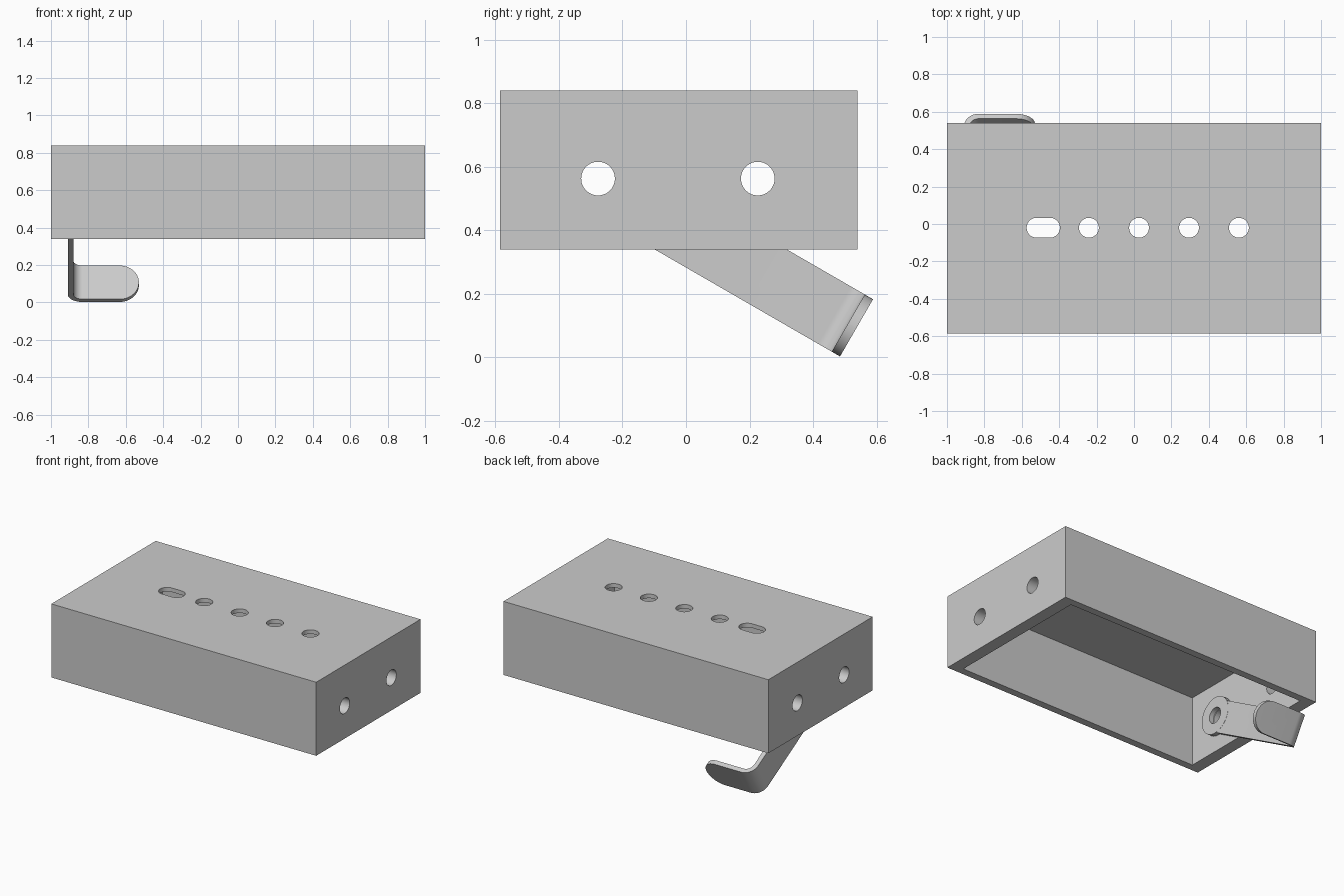
import bpy, bmesh, math
from mathutils import Matrix, Vector

if "Cube" in bpy.data.objects:
    bpy.data.objects.remove(bpy.data.objects["Cube"])

HOLE = 0.053                     # radius of every hole
PIVOT = Vector((0, -0.277, 0.562))
HALF = 0.104                     # half width of the lever strip

grey = bpy.data.materials.new("light grey")
grey.use_nodes = True
colour = (0.6, 0.6, 0.6, 1)
grey.diffuse_color = colour
grey.node_tree.nodes["Principled BSDF"].inputs["Base Color"].default_value = colour


def finish(bm, name):
    bmesh.ops.recalc_face_normals(bm, faces=bm.faces)
    mesh = bpy.data.meshes.new(name)
    bm.to_mesh(mesh)
    bm.free()
    mesh.materials.append(grey)
    obj = bpy.data.objects.new(name, mesh)
    bpy.context.collection.objects.link(obj)
    return obj


def box(name, low, high):
    low, high = Vector(low), Vector(high)
    bm = bmesh.new()
    bmesh.ops.create_cube(bm, size=1, matrix=Matrix.Translation((low + high) / 2)
                          @ Matrix.Diagonal((*(high - low), 1)))
    return finish(bm, name)


def prism(name, points, axis, depth):
    """Extrude a closed outline of 3D points along an axis."""
    bm = bmesh.new()
    face = bm.faces.new([bm.verts.new(p) for p in points])
    new = bmesh.ops.extrude_face_region(bm, geom=[face])["geom"]
    bmesh.ops.translate(bm, vec=Vector(axis) * depth,
                        verts=[v for v in new if isinstance(v, bmesh.types.BMVert)])
    return finish(bm, name)


def arc(cx, cy, r, start, end, n):
    angles = [math.radians(start + (end - start) * i / n) for i in range(n + 1)]
    return [(cx + r * math.cos(a), cy + r * math.sin(a)) for a in angles]


def rod(name, y, z, r, x0, x1):
    """Cylinder lying along x."""
    ring = arc(y, z, r, 0, 360, 48)[:-1]
    return prism(name, [(x0, a, b) for a, b in ring], (1, 0, 0), x1 - x0)


def combine(obj, tool, operation):
    mod = obj.modifiers.new(operation, 'BOOLEAN')
    mod.operation, mod.solver, mod.object = operation, 'EXACT', tool
    bpy.context.view_layer.objects.active = obj
    bpy.ops.object.modifier_apply(modifier=mod.name)
    bpy.data.objects.remove(tool)


# Housing: a box open underneath
housing = box("housing", (-1, -0.585, 0.338), (1, 0.54, 0.84))
combine(housing, box("cavity", (-0.915, -0.535, 0.2), (0.915, 0.49, 0.812)), 'DIFFERENCE')

# Pairs of holes through both end walls
for y in (PIVOT.y, 0.226):
    combine(housing, rod("end_hole", y, PIVOT.z, HOLE, -1.2, 1.2), 'DIFFERENCE')

# Row of top holes, the first stretched into a slot
for x, stretch in ((-0.485, 0.036), (-0.241, 0), (0.027, 0), (0.294, 0), (0.561, 0)):
    if stretch:
        ring = arc(x + stretch, -0.02, HOLE, -90, 90, 24) + arc(x - stretch, -0.02, HOLE, 90, 270, 24)
    else:
        ring = arc(x, -0.02, HOLE, 0, 360, 48)[:-1]
    combine(housing, prism("top_hole", [(a, b, 0.7) for a, b in ring], (0, 0, 1), 0.3), 'DIFFERENCE')

# Lever: bent strip drawn along +y from the pivot, with a foot turned towards +x
OUT, IN, TIP, END, THICK = -0.91, -0.88, -0.53, 0.94, 0.03
BEND = 0.05
cx, cy = IN + BEND, END - THICK - BEND
profile = [(IN, 0), (OUT, 0)]
profile += arc(cx, cy, BEND + THICK, 180, 90, 12)
profile += [(TIP, END), (TIP, END - THICK)]
profile += arc(cx, cy, BEND, 90, 180, 12)
lever = prism("lever", [(x, y, -HALF) for x, y in profile], (0, 0, 1), 2 * HALF)

# Round off the tip of the foot
bm = bmesh.new()
bm.from_mesh(lever.data)
tip_edges = [e for e in bm.edges if all(abs(v.co.x - TIP) < 1e-4 for v in e.verts)
             and abs(e.verts[0].co.y - e.verts[1].co.y) > 0.01]
bmesh.ops.bevel(bm, geom=tip_edges, offset=HALF * 0.995, segments=12, profile=0.5, affect='EDGES')
bm.to_mesh(lever.data)
bm.free()

# Round pivot head with its hole, then tilt the lever into place
combine(lever, rod("pivot_head", 0, 0, 0.125, OUT - 0.001, IN + 0.001), 'UNION')
combine(lever, rod("pivot_hole", 0, 0, HOLE, -1.2, -0.7), 'DIFFERENCE')
lever.data.transform(Matrix.Translation(PIVOT) @ Matrix.Rotation(math.radians(-30), 4, 'X'))

# Smooth the round surfaces, keeping edges sharp
for obj in (housing, lever):
    bpy.ops.object.select_all(action='DESELECT')
    obj.select_set(True)
    bpy.context.view_layer.objects.active = obj
    bpy.ops.object.shade_smooth_by_angle(angle=math.radians(30))
